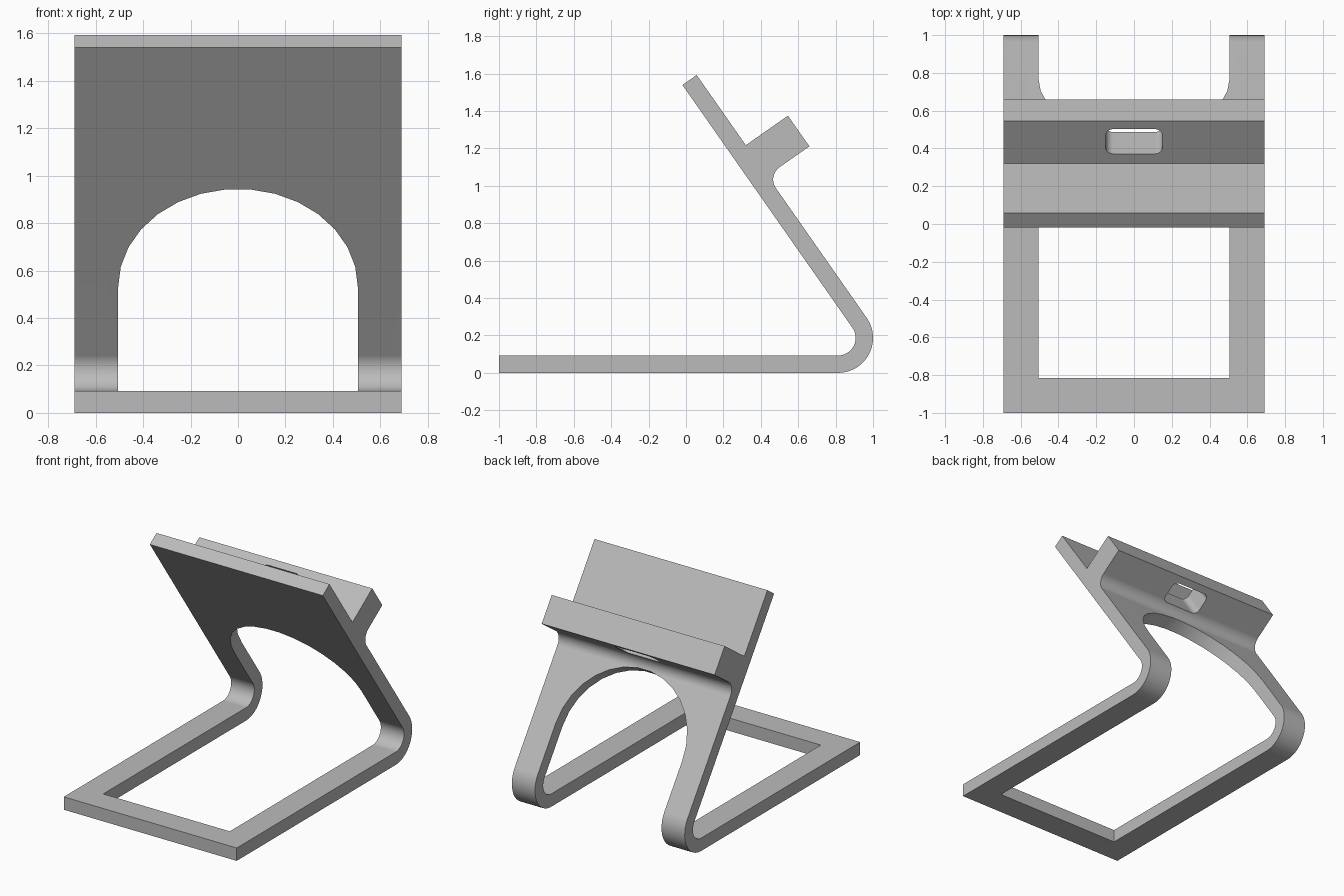
import bpy
import bmesh
from math import cos, sin, radians
from mathutils import Matrix, Vector

cube = bpy.data.objects.get("Cube")
if cube:
    bpy.data.objects.remove(cube, do_unlink=True)

HALF_WIDTH, HALF_GAP = 0.69, 0.505
TILT = radians(35)
OUTER, INNER = 0.187, 0.094            # bend radii; the difference is the sheet thickness
BEND = Vector((1 - OUTER, OUTER))      # bend centre in the y-z plane
NORMAL = Vector((cos(TILT), sin(TILT)))   # out of the back of the rest
ALONG = Vector((-sin(TILT), cos(TILT)))   # up the rest

grey = bpy.data.materials.new("warm_grey")
grey.use_nodes = True
grey.diffuse_color = (0.5, 0.5, 0.5, 1)
grey.node_tree.nodes["Principled BSDF"].inputs["Base Color"].default_value = (0.5, 0.5, 0.5, 1)


def arc(centre, radius, start, end, steps):
    """Points along an arc, angles in degrees."""
    angles = [radians(start + (end - start) * i / steps) for i in range(steps + 1)]
    return [Vector(centre) + radius * Vector((cos(a), sin(a))) for a in angles]


def prism(name, outline, low, high, x_axis, y_axis, origin=(0, 0, 0)):
    """Extrude an outline lying in the plane of two axes from low to high."""
    x_axis, y_axis = Vector(x_axis), Vector(y_axis)
    z_axis = x_axis.cross(y_axis)
    frame = Matrix((x_axis, y_axis, z_axis)).transposed()
    bm = bmesh.new()
    base = bm.faces.new([bm.verts.new((p[0], p[1], low)) for p in outline])
    top = bmesh.ops.extrude_face_region(bm, geom=[base])["geom"]
    verts = [v for v in top if isinstance(v, bmesh.types.BMVert)]
    bmesh.ops.translate(bm, verts=verts, vec=(0, 0, high - low))
    bmesh.ops.transform(bm, matrix=Matrix.Translation(origin) @ frame.to_4x4(), verts=bm.verts)
    bmesh.ops.recalc_face_normals(bm, faces=bm.faces)
    mesh = bpy.data.meshes.new(name)
    bm.to_mesh(mesh)
    bm.free()
    mesh.materials.append(grey)
    obj = bpy.data.objects.new(name, mesh)
    bpy.context.collection.objects.link(obj)
    return obj


def on_rest(up, out):
    """Point in the y-z plane, measured up the rest and out from its back face."""
    return BEND + ALONG * up + NORMAL * (OUTER + out)


def in_space(p):
    return (0, p.x, p.y)


# Side profile: foot, bend, sloping rest, and ledge with a filleted underside
LEDGE_TOP, LEDGE_LOW, LEDGE_OUT, REST_TOP, FILLET = 1.127, 0.927, 0.275, 1.585, 0.08
profile = [Vector((-1, 0))]
profile += arc(BEND, OUTER, -90, 35, 20)
profile += arc(on_rest(LEDGE_LOW - FILLET, FILLET), FILLET, 215, 125, 10)
profile += [on_rest(LEDGE_LOW, LEDGE_OUT), on_rest(LEDGE_TOP, LEDGE_OUT),
            on_rest(LEDGE_TOP, 0), on_rest(REST_TOP, 0), on_rest(REST_TOP, INNER - OUTER)]
profile += arc(BEND, INNER, 35, -90, 20)
profile += [Vector((-1, OUTER - INNER))]
stand = prism("phone_stand", profile, -HALF_WIDTH, HALF_WIDTH, (0, 1, 0), (0, 0, 1))

# Opening through the foot and bend
foot_outline = [(-HALF_GAP, -0.815), (HALF_GAP, -0.815), (HALF_GAP, 1.2), (-HALF_GAP, 1.2)]
foot_cutter = prism("foot_opening_cutter", foot_outline, -0.2, 0.4, (1, 0, 0), (0, 1, 0))

# Arched opening through the rest
arch_outline = arc((0, 0.353), HALF_GAP, 0, 180, 15) + [(-HALF_GAP, 0.1), (HALF_GAP, 0.1)]
arch_cutter = prism("arch_cutter", arch_outline, -0.15, 0.15,
                    (1, 0, 0), in_space(ALONG), in_space(on_rest(0, -0.05)))

# Rounded cable slot through the ledge
slot_outline = []
for sx, sy, start in ((1, 1, 0), (-1, 1, 90), (-1, -1, 180), (1, -1, 270)):
    slot_outline += arc((sx * 0.11, sy * 0.04), 0.04, start, start + 90, 6)
slot_cutter = prism("cable_slot_cutter", slot_outline, -0.2, 0.2,
                    (1, 0, 0), in_space(NORMAL), in_space(on_rest(1.03, 0.143)))

# Cut the openings, then remove the cutters
bpy.ops.object.select_all(action="DESELECT")
bpy.context.view_layer.objects.active = stand
stand.select_set(True)
for cutter in (foot_cutter, arch_cutter, slot_cutter):
    cutter.hide_render = True
    cut = stand.modifiers.new(cutter.name, "BOOLEAN")
    cut.operation, cut.solver, cut.object = "DIFFERENCE", "EXACT", cutter
    bpy.ops.object.modifier_apply(modifier=cut.name)
    bpy.data.objects.remove(cutter, do_unlink=True)

# Smooth bends with flat panels kept flat
bpy.ops.object.shade_smooth_by_angle(angle=radians(30))
weighted = stand.modifiers.new("flat_panels", "WEIGHTED_NORMAL")
weighted.keep_sharp = True
